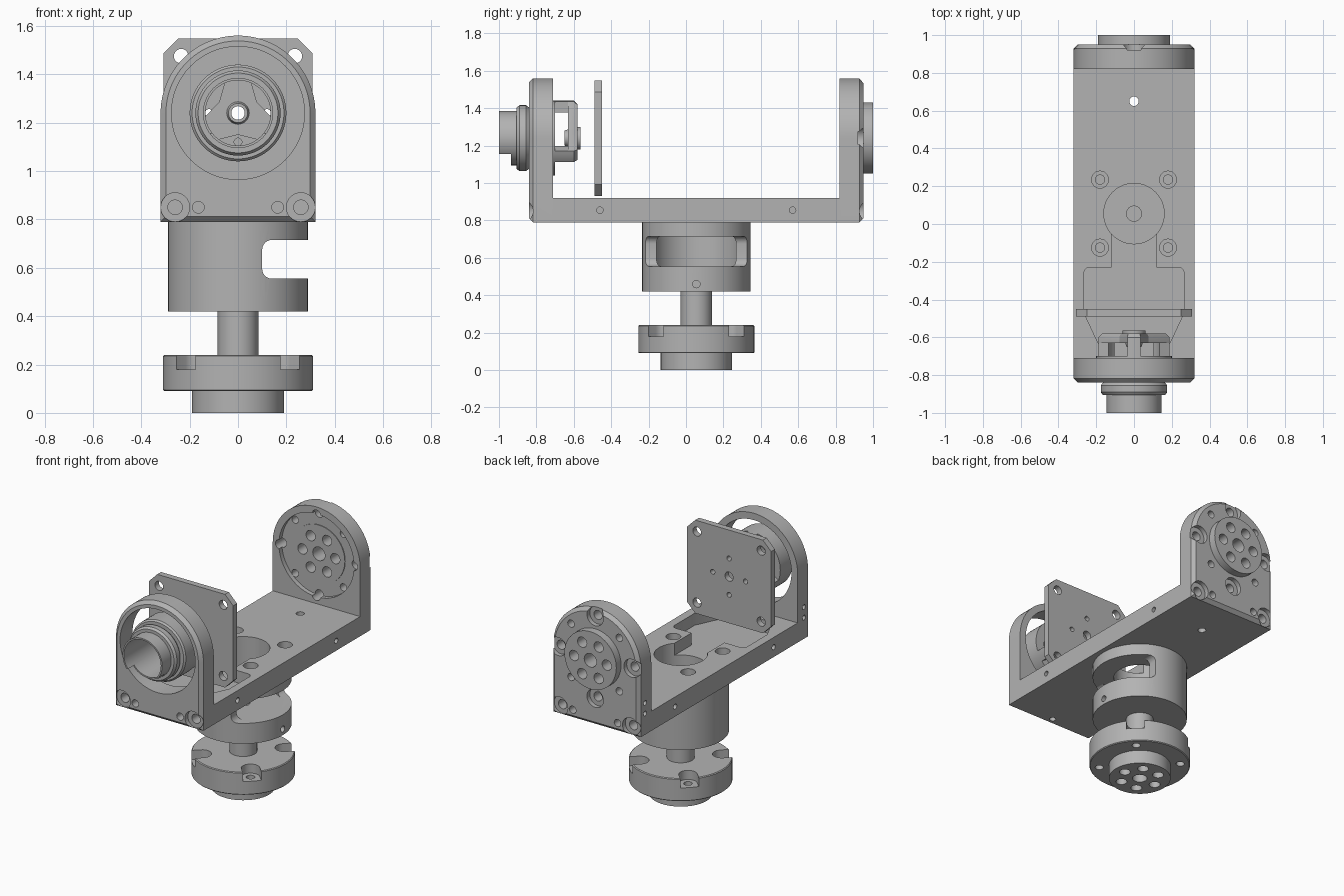
import bpy, bmesh
from math import cos, sin, radians, pi

if "Cube" in bpy.data.objects:
    bpy.data.objects.remove(bpy.data.objects["Cube"], do_unlink=True)

grey = bpy.data.materials.new("machined_grey")
grey.use_nodes = True
colour = (0.45, 0.45, 0.45, 1)
grey.diffuse_color = colour
grey.node_tree.nodes["Principled BSDF"].inputs["Base Color"].default_value = colour

PLACE = {"x": lambda u, v, t: (t, u, v),
         "y": lambda u, v, t: (u, t, v),
         "z": lambda u, v, t: (u, v, t)}
MID = 0.055    # y of the vertical axis
AXLE = 1.24    # z of the horizontal axis
PARTS = []


def loft(name, axis, sections):
    """Solid through (position, outline) sections along an axis."""
    bm = bmesh.new()
    rings = [[bm.verts.new(PLACE[axis](u, v, t)) for u, v in pts] for t, pts in sections]
    n = len(rings[0])
    for a, b in zip(rings, rings[1:]):
        for i in range(n):
            j = (i + 1) % n
            bm.faces.new((a[i], a[j], b[j], b[i]))
    bm.faces.new(rings[0])
    bm.faces.new(rings[-1])
    bmesh.ops.recalc_face_normals(bm, faces=bm.faces)
    mesh = bpy.data.meshes.new(name)
    bm.to_mesh(mesh)
    bm.free()
    mesh.materials.append(grey)
    ob = bpy.data.objects.new(name, mesh)
    bpy.context.collection.objects.link(ob)
    return ob


def arc(u, v, r, start, end, n):
    return [(u + r * cos(radians(start + (end - start) * i / n)),
             v + r * sin(radians(start + (end - start) * i / n))) for i in range(n + 1)]


def turned(name, axis, centre, steps, n=64):
    """Round solid from (position, radius) steps."""
    return loft(name, axis, [(t, arc(*centre, r, 0, 360, n)[:-1]) for t, r in steps])


def prism(name, axis, pts, lo, hi):
    return loft(name, axis, [(lo, pts), (hi, pts)])


def box(name, u0, u1, v0, v1, lo, hi, axis="z"):
    return prism(name, axis, [(u0, v0), (u1, v0), (u1, v1), (u0, v1)], lo, hi)


def part(ob):
    PARTS.append(ob)
    return ob


def cut(ob, cutter):
    cutter.hide_render = True
    mod = ob.modifiers.new("cut", "BOOLEAN")
    mod.operation, mod.solver, mod.object = "DIFFERENCE", "EXACT", cutter
    bpy.context.view_layer.objects.active = ob
    bpy.ops.object.modifier_apply(modifier=mod.name)
    bpy.data.objects.remove(cutter, do_unlink=True)


def hole(ob, axis, centre, r, lo, hi, n=24):
    cut(ob, turned("cutter", axis, centre, [(lo, r), (hi, r)], n))


def polar(centre, r, angle):
    return centre[0] + r * cos(radians(angle)), centre[1] + r * sin(radians(angle))


# Bridge floor with pocket, clearance holes and screw holes
floor = part(box("bridge_floor", -0.32, 0.32, -0.715, 0.825, 0.79, 0.92))
pocket = [(-0.19, -0.63), (0.19, -0.63), (0.265, -0.47)]
pocket += arc(0.235, -0.26, 0.03, 0, 90, 6) + [(0.12, -0.23), (0.12, -0.04)]
pocket += [(-0.12, -0.04), (-0.12, -0.23)] + arc(-0.235, -0.26, 0.03, 90, 180, 6)
pocket += [(-0.265, -0.47)]
cut(floor, prism("cutter", "z", pocket, 0.84, 1))
hole(floor, "z", (0, MID), 0.16, 0.7, 1, 48)
hole(floor, "z", (0, 0.65), 0.025, 0.7, 1)
for x in (-0.18, 0.18):
    for y in (MID - 0.18, MID + 0.18):
        hole(floor, "z", (x, y), 0.045, 0.87, 1)
        hole(floor, "z", (x, y), 0.025, 0.8, 0.9)
for y in (-0.46, 0.57):
    for x in (-0.32, 0.32):
        hole(floor, "x", (y, 0.855), 0.017, x - 0.04, x + 0.04)


def arch(inset):
    w = 0.32 - inset
    return [(-w, 0.79 + inset), (w, 0.79 + inset)] + arc(0, AXLE, w, 0, 180, 48)


# Arched uprights with a chamfered outer rim and corner screws
uprights = []
for name, inner, outer in (("front_upright", -0.71, -0.84), ("back_upright", 0.82, 0.95)):
    s = 1 if outer > 0 else -1
    up = part(loft(name, "y", [(inner, arch(0)), (outer - s * 0.022, arch(0)), (outer, arch(0.022))]))
    for x in (-0.26, 0.26):
        hole(up, "y", (x, 0.85), 0.06, outer - s * 0.03, outer + s * 0.05, 32)
        hole(up, "y", (x, 0.85), 0.03, outer - s * 0.1, outer)
        hole(up, "y", (x * 0.63, 0.85), 0.024, outer - s * 0.06, outer + s * 0.05)
    for z in (0.93, 1.0):
        hole(up, "x", ((inner + outer) / 2, z), 0.016, -0.4, -0.27)
    uprights.append(up)
front, back = uprights
hole(front, "y", (0, AXLE), 0.275, -1, -0.6, 64)
hole(front, "z", (0, -0.78), 0.02, 0.7, 0.85)

# Back motor mount: recess, flange screws and output disc
hole(back, "y", (0, AXLE), 0.275, 0.7, 0.85, 64)
hole(back, "y", (0, AXLE), 0.18, 0.7, 1.1, 64)
for a in range(0, 360, 90):
    c = polar((0, AXLE), 0.27, a)
    hole(back, "y", c, 0.06, 0.92, 1.1, 32)
    hole(back, "y", c, 0.03, 0.7, 1)
    hole(back, "y", polar((0, AXLE), 0.25, a + 45), 0.024, 0.7, 1.1)
disc = part(turned("back_output_disc", "y", (0, AXLE), [(0.845, 0.19), (1.0, 0.19)]))
hole(disc, "y", (0, AXLE), 0.045, 0.7, 1.1)
for a in range(0, 360, 60):
    hole(disc, "y", polar((0, AXLE), 0.12, a), 0.034, 0.7, 1.1)

# Square board with clipped corners
w, k = 0.308, 0.248
outline = [(-k, -w), (k, -w), (w, -k), (w, k), (k, w), (-k, w), (-w, k), (-w, -k)]
board = part(prism("square_board", "y", [(x, AXLE + z) for x, z in outline], -0.49, -0.45))
hole(board, "y", (0, AXLE), 0.03, -1, 0)
for a in range(0, 360, 90):
    hole(board, "y", polar((0, AXLE), 0.12, a), 0.016, -1, 0)
    hole(board, "y", polar((0, AXLE), 0.235 * 2 ** 0.5, a + 45), 0.03, -1, 0)

# Stepped hollow barrel
barrel = part(turned("barrel", "y", (0, AXLE), [
    (-1, 0.145), (-0.905, 0.145), (-0.905, 0.165), (-0.89, 0.176), (-0.855, 0.176),
    (-0.84, 0.165), (-0.84, 0.19), (-0.83, 0.2), (-0.7, 0.2)]))
hole(barrel, "y", (0, AXLE), 0.135, -1.1, -0.6, 64)
cut(barrel, box("cutter", -0.3, 0.3, 0.9, 1.155, -1.1, -0.935, "y"))

# Three-legged spider behind the barrel
spider = []
for a in (90, 210, 330):
    spider += arc(0, AXLE, 0.2, a - 10, a + 10, 4) + [polar((0, AXLE), 0.09, a + 60)]
    leg = arc(0, AXLE, 0.2, a - 10, a + 10, 4) + arc(0, AXLE, 0.14, a + 13, a - 13, 4)
    part(prism("spider_leg", "y", leg, -0.72, -0.61))
tapered = [(u * 0.9, AXLE + (v - AXLE) * 0.9) for u, v in spider]
plate = part(loft("spider_plate", "y", [(-0.63, spider), (-0.6, spider), (-0.58, tapered)]))
hole(plate, "y", (0, AXLE), 0.028, -1, 0)
hub = part(turned("spider_hub", "y", (0, AXLE), [(-0.65, 0.04), (-0.59, 0.06), (-0.565, 0.06)], 32))
hole(hub, "y", (0, AXLE), 0.028, -1, 0)

# Windowed collar under the bridge
collar = part(turned("collar", "z", (0, MID), [(0.42, 0.29), (0.79, 0.29)], 80))
hole(collar, "z", (0, MID), 0.235, 0.555, 0.715, 64)
hole(collar, "z", (0, MID), 0.16, 0.6, 0.9, 48)
slot = [(0.5, 0.555), (0.5, 0.715)] + arc(0.14, 0.675, 0.04, 90, 180, 6)
slot += arc(0.14, 0.595, 0.04, 180, 270, 6)
cut(collar, prism("cutter", "y", slot, -0.5, 0.6))
hole(collar, "z", (0, MID), 0.04, 0.46, 0.6)
hole(collar, "x", (MID, 0.46), 0.02, 0.24, 0.4)

# Shaft and notched base flange
part(turned("shaft", "z", (0, MID), [(0.22, 0.084), (0.43, 0.084)], 48))
base = part(turned("base_flange", "z", (0, MID), [(0.09, 0.305), (0.095, 0.31), (0.235, 0.31), (0.24, 0.305)], 80))
for a in (45, 135, 225, 315):
    c = polar((0, MID), 0.25, a)
    far = polar((0, MID), 0.4, a)
    notch = arc(*c, 0.056, a + 90, a + 270, 12) + arc(*far, 0.056, a - 90, a + 90, 2)
    cut(base, prism("cutter", "z", notch, 0.18, 0.3))
    hole(base, "z", c, 0.026, 0, 0.3)
foot = part(turned("bottom_output_disc", "z", (0, MID), [(0, 0.19), (0.1, 0.19)]))
hole(foot, "z", (0, MID), 0.045, -0.1, 0.07)
for a in range(0, 360, 60):
    hole(foot, "z", polar((0, MID), 0.12, a), 0.034, -0.1, 0.07)

# Smooth round surfaces, sharp edges kept
bpy.ops.object.select_all(action="DESELECT")
for ob in PARTS:
    ob.select_set(True)
bpy.context.view_layer.objects.active = PARTS[0]
bpy.ops.object.shade_smooth_by_angle(angle=pi / 7)
